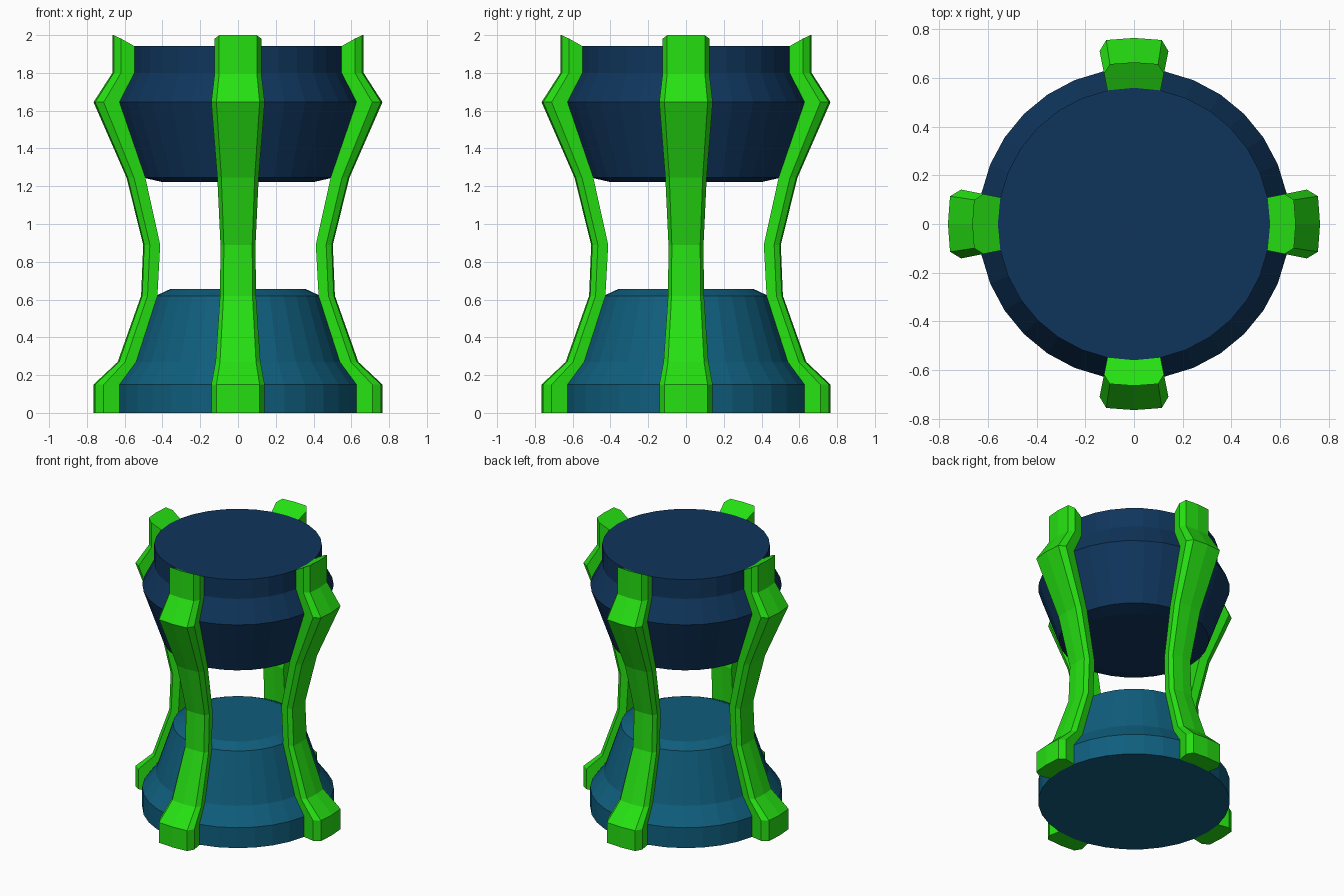
import bpy, bmesh, math

if "Cube" in bpy.data.objects:
    bpy.data.objects.remove(bpy.data.objects["Cube"])

def material(name, rgb):
    m = bpy.data.materials.new(name)
    m.diffuse_color = (*rgb, 1)
    m.use_nodes = True
    m.node_tree.nodes["Principled BSDF"].inputs["Base Color"].default_value = m.diffuse_color
    return m

GREEN = material("bright green", (0.019, 0.75, 0.006))
NAVY = material("navy blue", (0.0048, 0.036, 0.108))
TEAL = material("teal", (0.0048, 0.112, 0.205))
STEP = math.radians(11.25)   # one side of the 32-sided drums

def finish(bm, name, mat):
    bmesh.ops.recalc_face_normals(bm, faces=bm.faces)
    me = bpy.data.meshes.new(name)
    bm.to_mesh(me)
    bm.free()
    me.materials.append(mat)
    ob = bpy.data.objects.new(name, me)
    bpy.context.collection.objects.link(ob)
    return ob

def drum(name, profile, mat):
    """Closed turned solid from (radius, height) points."""
    bm = bmesh.new()
    rings = [[bm.verts.new((r * math.cos(i * STEP), r * math.sin(i * STEP), z))
              for i in range(32)] for r, z in profile]
    for a, b in zip(rings, rings[1:]):
        for i in range(32):
            j = (i + 1) % 32
            bm.faces.new((a[i], a[j], b[j], b[i]))
    bm.faces.new(rings[0][::-1])
    bm.faces.new(rings[-1])
    return finish(bm, name, mat)

# Lower and upper drums
drum("base_drum", [(.64, 0), (.64, .15), (.55, .27), (.435, .62), (.36, .655)], TEAL)
drum("top_drum", [(.40, 1.222), (.50, 1.245), (.64, 1.645), (.56, 1.80), (.56, 1.942)], NAVY)

# Strut path: inner radius, outer radius, inner height, outer height
PATH = [(.64, .765, 0, 0), (.64, .765, .15, .15), (.55, .637, .27, .27),
        (.435, .513, .62, .62), (.42, .502, .89, .89), (.50, .59, 1.245, 1.245),
        (.64, .765, 1.645, 1.645), (.56, .665, 1.80, 1.80), (.56, .665, 1.942, 2.0)]
# Cross-section: fraction from inner to outer, angle
SECTION = [(0, 0), (0, -STEP), (.68, -STEP), (1, -.15),
           (1, 0), (1, .15), (.68, STEP), (0, STEP)]

def strut(name, turn):
    bm = bmesh.new()
    rings = []
    for ri, ro, zi, zo in PATH:
        ring = []
        for f, a in SECTION:
            r = ri + (ro - ri) * f
            ring.append(bm.verts.new((r * math.cos(a + turn), r * math.sin(a + turn),
                                      zi + (zo - zi) * f)))
        rings.append(ring)
    for k, (a, b) in enumerate(zip(rings, rings[1:])):
        for i in range(8):
            # the inner side is open where it sits against a drum
            if i in (0, 7) and k not in (3, 4):
                continue
            j = (i + 1) % 8
            bm.faces.new((a[i], a[j], b[j], b[i]))
    bm.faces.new(rings[0][::-1])
    bm.faces.new(rings[-1])
    finish(bm, name, GREEN)

# Four struts around the drums
for n, name in enumerate(("right_strut", "back_strut", "left_strut", "front_strut")):
    strut(name, n * math.pi / 2)
